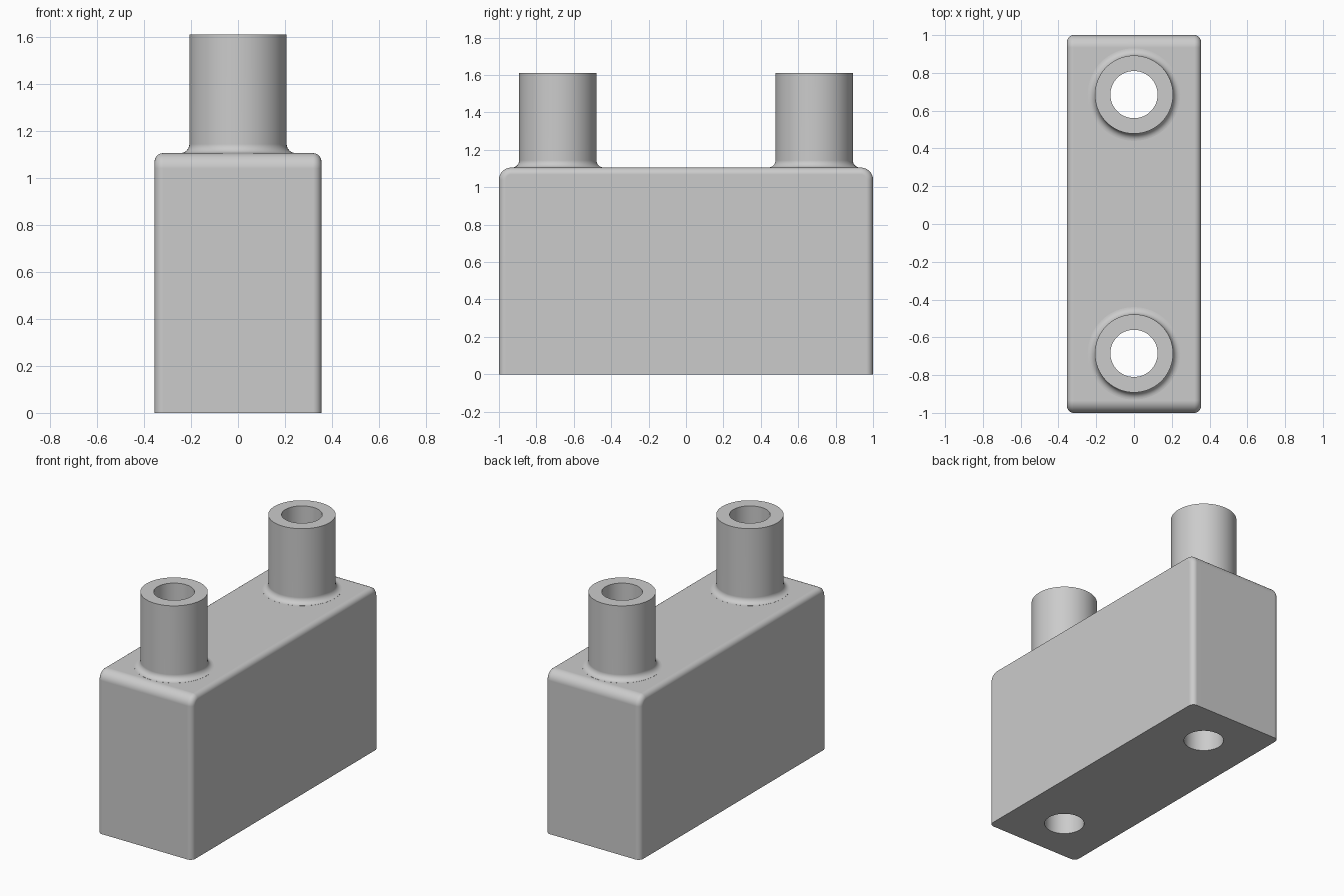
import bpy, bmesh, math

if "Cube" in bpy.data.objects:
    bpy.data.objects.remove(bpy.data.objects["Cube"], do_unlink=True)

HALF_X, HALF_Y, BLOCK_TOP, TUBE_TOP = 0.355, 1.0, 1.105, 1.61
END_ROUND, SIDE_ROUND, FILLET = 0.065, 0.036, 0.038
TUBE_R, BORE_R, TUBE_Y = 0.207, 0.125, 0.685

grey = bpy.data.materials.new("plain grey")
grey.use_nodes = True
colour = (0.6, 0.6, 0.6, 1)
grey.diffuse_color = colour
grey.node_tree.nodes["Principled BSDF"].inputs["Base Color"].default_value = colour


def add_object(name, bm):
    bmesh.ops.recalc_face_normals(bm, faces=bm.faces)
    mesh = bpy.data.meshes.new(name)
    bm.to_mesh(mesh)
    bm.free()
    mesh.materials.append(grey)
    obj = bpy.data.objects.new(name, mesh)
    bpy.context.collection.objects.link(obj)
    return obj


def arc(cu, cv, r, start, end, steps=8):
    angles = [math.radians(start + (end - start) * i / steps) for i in range(steps + 1)]
    return [(cu + r * math.cos(a), cv + r * math.sin(a)) for a in angles]


def make_block():
    # side profile with rounded upper ends, extruded across the width
    cy, cz = HALF_Y - END_ROUND, BLOCK_TOP - END_ROUND
    outline = [(-HALF_Y, 0), (HALF_Y, 0)]
    outline += arc(cy, cz, END_ROUND, 0, 90) + arc(-cy, cz, END_ROUND, 90, 180)
    bm = bmesh.new()
    side = bm.faces.new([bm.verts.new((-HALF_X, y, z)) for y, z in outline])
    new = bmesh.ops.extrude_face_region(bm, geom=[side], use_keep_orig=True)["geom"]
    moved = [v for v in new if isinstance(v, bmesh.types.BMVert)]
    bmesh.ops.translate(bm, verts=moved, vec=(2 * HALF_X, 0, 0))
    bmesh.ops.recalc_face_normals(bm, faces=bm.faces)
    # round every side rim except along the base
    rim = [e for e in bm.edges
           if abs(e.verts[0].co.x - e.verts[1].co.x) < 1e-5
           and max(v.co.z for v in e.verts) > 1e-4]
    bmesh.ops.bevel(bm, geom=rim, offset=SIDE_ROUND, segments=6, profile=0.5,
                    affect='EDGES', clamp_overlap=False)
    return add_object("block_with_tubes", bm)


def make_lathe(name, profile, y, sides=64):
    # profile of (radius, height) starting and ending on the axis
    bm = bmesh.new()
    rings = [[bm.verts.new((r * math.cos(math.tau * i / sides),
                            y + r * math.sin(math.tau * i / sides), z))
              for i in range(sides)] for r, z in profile]
    for low, high in zip(rings, rings[1:]):
        for i in range(sides):
            j = (i + 1) % sides
            bm.faces.new((low[i], low[j], high[j], high[i]))
    bm.faces.new(rings[0])
    bm.faces.new(rings[-1])
    return add_object(name, bm)


def combine(target, tool, operation):
    mod = target.modifiers.new(operation.lower(), 'BOOLEAN')
    mod.object, mod.operation, mod.solver = tool, operation, 'EXACT'
    bpy.context.view_layer.objects.active = target
    bpy.ops.object.modifier_apply(modifier=mod.name)
    bpy.data.objects.remove(tool, do_unlink=True)


block = make_block()

# tubes flaring into the block, each bored right through
flare_r = TUBE_R + FILLET
flare = arc(flare_r, BLOCK_TOP + FILLET + 0.0005, FILLET, 270, 180)
tube_profile = [(flare_r, BLOCK_TOP - 0.1)] + flare + [(TUBE_R, TUBE_TOP)]
for sign in (-1, 1):
    combine(block, make_lathe("tube", tube_profile, sign * TUBE_Y), 'UNION')
for sign in (-1, 1):
    bore = [(BORE_R, -0.1), (BORE_R, TUBE_TOP + 0.1)]
    combine(block, make_lathe("bore_cutter", bore, sign * TUBE_Y), 'DIFFERENCE')

# smooth rounds, flat faces kept flat
bpy.ops.object.select_all(action='DESELECT')
block.select_set(True)
bpy.context.view_layer.objects.active = block
bpy.ops.object.shade_smooth_by_angle(angle=math.radians(35))
weighted = block.modifiers.new("flat_faces", 'WEIGHTED_NORMAL')
weighted.keep_sharp = True
